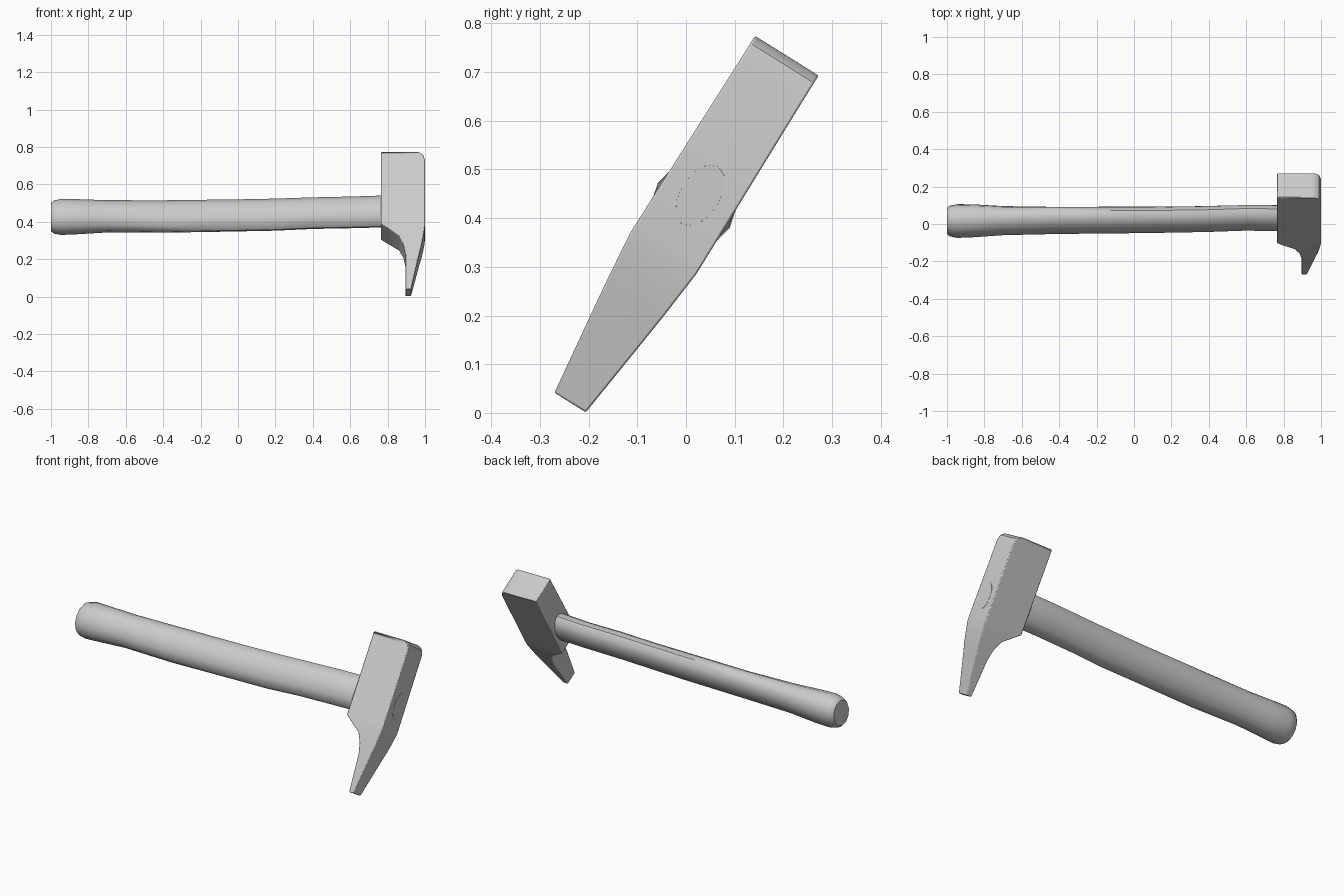
import bpy, bmesh, math
from mathutils import Vector

if "Cube" in bpy.data.objects:
    bpy.data.objects.remove(bpy.data.objects["Cube"])

TILT = math.radians(32)
U = Vector((0, math.sin(TILT), math.cos(TILT)))    # along the head
V = Vector((0, math.cos(TILT), -math.sin(TILT)))   # across the head


def loft(name, rings, angle):
    """Skin a stack of equal-sized point rings and cap both ends."""
    bm = bmesh.new()
    loops = [[bm.verts.new(p) for p in ring] for ring in rings]
    n = len(loops[0])
    for a, b in zip(loops, loops[1:]):
        for i in range(n):
            j = (i + 1) % n
            bm.faces.new((a[i], a[j], b[j], b[i]))
    bm.faces.new(loops[0])
    bm.faces.new(loops[-1])
    bmesh.ops.recalc_face_normals(bm, faces=bm.faces)
    mesh = bpy.data.meshes.new(name)
    bm.to_mesh(mesh)
    bm.free()
    obj = bpy.data.objects.new(name, mesh)
    bpy.context.collection.objects.link(obj)
    bpy.ops.object.select_all(action='DESELECT')
    obj.select_set(True)
    bpy.context.view_layer.objects.active = obj
    bpy.ops.object.shade_smooth_by_angle(angle=math.radians(angle))
    return obj


# Head: rectangular sections (u, left x, right x, half width)
centre = Vector((0, 0.028, 0.447))
sections = [
    (0.338, 0.765, 0.950, 0.077), (0.334, 0.765, 0.972, 0.077),
    (0.320, 0.765, 0.990, 0.077), (0.290, 0.765, 0.999, 0.077),
    (-0.120, 0.765, 0.999, 0.080), (-0.142, 0.795, 0.998, 0.080),
    (-0.190, 0.860, 0.991, 0.075), (-0.240, 0.884, 0.982, 0.070),
    (-0.300, 0.895, 0.968, 0.063), (-0.502, 0.895, 0.925, 0.038),
]
head = loft("hammer_head", [
    [centre + U * u + V * (s * w) + Vector((x, 0, 0))
     for x, s in ((l, -1), (r, -1), (r, 1), (l, 1))]
    for u, l, r, w in sections], 30)
bevel = head.modifiers.new("soft_edges", 'BEVEL')
bevel.width = 0.004
bevel.segments = 2
bevel.limit_method = 'ANGLE'
bevel.angle_limit = math.radians(40)

# Handle: oval sections (x, centre y, centre z, half size along U, along V)
ovals = [
    (-1.000, 0.016, 0.425, 0.078, 0.066), (-0.985, 0.016, 0.425, 0.092, 0.078),
    (-0.945, 0.016, 0.426, 0.100, 0.087), (-0.850, 0.017, 0.427, 0.097, 0.084),
    (-0.700, 0.018, 0.429, 0.091, 0.073), (-0.400, 0.019, 0.428, 0.095, 0.064),
    (0.000, 0.022, 0.434, 0.094, 0.063), (0.200, 0.023, 0.438, 0.095, 0.060),
    (0.400, 0.027, 0.446, 0.093, 0.061), (0.600, 0.033, 0.450, 0.094, 0.059),
    (0.770, 0.031, 0.455, 0.094, 0.061), (1.000, 0.029, 0.447, 0.070, 0.041),
]
SIDES = 12
loft("handle", [
    [Vector((x, cy, cz)) + U * (a * math.sin(t)) + V * (b * math.cos(t))
     for t in (math.tau * i / SIDES for i in range(SIDES))]
    for x, cy, cz, a, b in ovals], 40)
